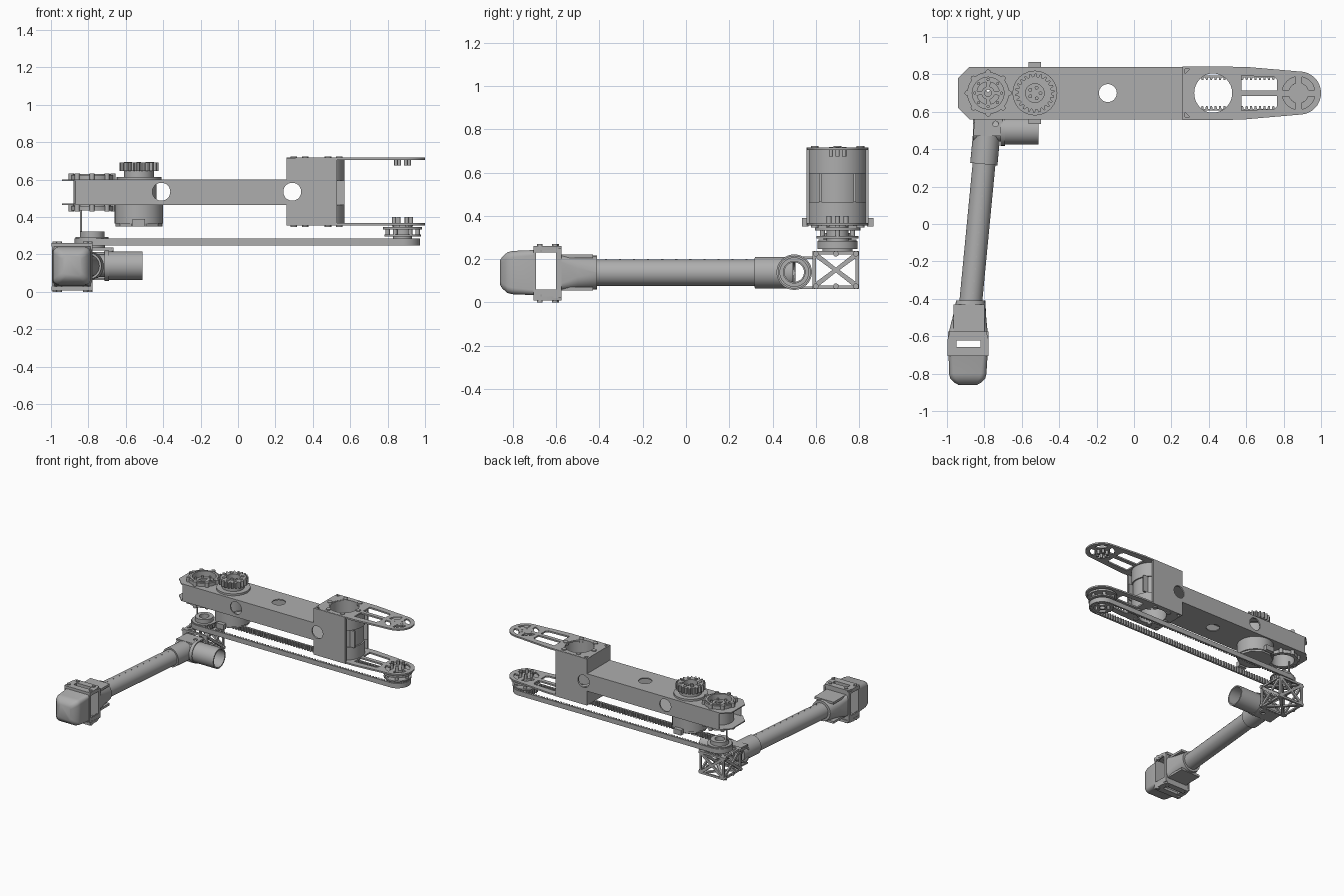
import bpy, bmesh
from math import sin, cos, pi, radians
from mathutils import Matrix, Vector

cube = bpy.data.objects.get("Cube")
if cube:
    bpy.data.objects.remove(cube)

GREY = bpy.data.materials.new("machined grey")
GREY.use_nodes = True
GREY.diffuse_color = (0.42, 0.42, 0.42, 1)
GREY.node_tree.nodes["Principled BSDF"].inputs["Base Color"].default_value = (0.42, 0.42, 0.42, 1)

AXES = {"z": Matrix.Identity(4),
        "y": Matrix(((1, 0, 0, 0), (0, 0, -1, 0), (0, 1, 0, 0), (0, 0, 0, 1))),
        "x": Matrix(((0, 0, 1, 0), (1, 0, 0, 0), (0, 1, 0, 0), (0, 0, 0, 1)))}


# ---- 2D loops ----
def arc(cx, cy, r, a0, a1, n=24):
    return [(cx + r * cos(a0 + (a1 - a0) * i / n), cy + r * sin(a0 + (a1 - a0) * i / n)) for i in range(n + 1)]


def circle(cx, cy, r, n=32):
    return arc(cx, cy, r, 0, 2 * pi, n)[:-1]


def rect(x0, y0, x1, y1):
    return [(x0, y0), (x1, y0), (x1, y1), (x0, y1)]


def rrect(cx, cy, hx, hy, r):
    pts = []
    for k, (sx, sy) in enumerate(((1, 1), (-1, 1), (-1, -1), (1, -1))):
        pts += arc(cx + sx * (hx - r), cy + sy * (hy - r), r, k * pi / 2, (k + 1) * pi / 2, 6)
    return pts


def around(cx, cy, r, n, size, turn=0.0):
    return [circle(cx + r * cos(turn + 2 * pi * i / n), cy + r * sin(turn + 2 * pi * i / n), size, 12) for i in range(n)]


def arc_slots(cx, cy, r0, r1, n, gap=0.2):
    step = 2 * pi / n
    return [arc(cx, cy, r1, i * step + gap, (i + 1) * step - gap, 8)
            + arc(cx, cy, r0, (i + 1) * step - gap * 1.6, i * step + gap * 1.6, 8) for i in range(n)]


def gear(cx, cy, r0, r1, n):
    return [(cx + r * cos(2 * pi * (i + f) / n), cy + r * sin(2 * pi * (i + f) / n))
            for i in range(n) for f, r in ((0, r0), (0.2, r1), (0.5, r1), (0.7, r0))]


# ---- solids ----
def finish(name, bm):
    bmesh.ops.remove_doubles(bm, verts=bm.verts, dist=1e-5)
    bmesh.ops.recalc_face_normals(bm, faces=bm.faces)
    for f in bm.faces:
        f.smooth = True
    for e in bm.edges:
        e.smooth = e.calc_face_angle(0) < radians(32)
    me = bpy.data.meshes.new(name)
    bm.to_mesh(me)
    bm.free()
    me.materials.append(GREY)
    ob = bpy.data.objects.new(name, me)
    bpy.context.collection.objects.link(ob)
    return ob


def plate(name, loops, lo, hi, axis="z", matrix=None):
    """Extrude an outline with holes; for axis y the span is given in y."""
    cu = bpy.data.curves.new(name, "CURVE")
    cu.dimensions, cu.fill_mode, cu.extrude = "2D", "BOTH", (hi - lo) / 2
    for loop in loops:
        sp = cu.splines.new("POLY")
        sp.points.add(len(loop) - 1)
        for p, (x, y) in zip(sp.points, loop):
            p.co = (x, y, 0, 1)
        sp.use_cyclic_u = True
    tmp = bpy.data.objects.new("profile", cu)
    bm = bmesh.new()
    mesh = tmp.to_mesh()
    bm.from_mesh(mesh)
    tmp.to_mesh_clear()
    bpy.data.objects.remove(tmp)
    bpy.data.curves.remove(cu)
    mid = (lo + hi) / 2 * (-1 if axis == "y" else 1)
    bm.transform((matrix or AXES[axis]) @ Matrix.Translation((0, 0, mid)))
    return finish(name, bm)


def rod(name, p, q, r, inner=0.0):
    d = Vector(q) - Vector(p)
    m = Matrix.Translation(p) @ d.to_track_quat("Z", "Y").to_matrix().to_4x4()
    return plate(name, [circle(0, 0, r)] + ([circle(0, 0, inner)] if inner else []), 0, d.length, matrix=m)


def loft_y(name, sections):
    bm = bmesh.new()
    rings = [[bm.verts.new((x, y, z)) for x, z in rrect(cx, cz, hx, hz, r)] for y, cx, cz, hx, hz, r in sections]
    for a, b in zip(rings, rings[1:]):
        for i in range(len(a)):
            j = (i + 1) % len(a)
            bm.faces.new((a[i], a[j], b[j], b[i]))
    bm.faces.new(rings[0])
    bm.faces.new(rings[-1])
    return finish(name, bm)


CY = 0.70            # beam centre line
AX, BX, MX, EX = -0.78, -0.53, 0.43, 0.88   # bearing, drive, motor bay, end pulley

# ---- hollow beam ----
outline = [(-0.94, 0.62), (-0.88, 0.56), (0.30, 0.56), (0.30, 0.84), (-0.88, 0.84), (-0.94, 0.78)]
for name, z in (("beam_bottom", 0.465), ("beam_top", 0.592)):
    plate(name, [outline, circle(-0.14, CY, 0.048), circle(AX, CY, 0.10), circle(BX, CY, 0.115)], z, z + 0.008)
for name, y in (("beam_front_wall", 0.56), ("beam_back_wall", 0.83)):
    plate(name, [rect(-0.87, 0.465, 0.35, 0.60), circle(-0.41, 0.535, 0.048), circle(0.29, 0.535, 0.048)],
          y, y + 0.01, "y")

# ---- end bearing ----
plate("bearing_sleeve", [circle(AX, CY, 0.10), circle(AX, CY, 0.085)], 0.435, 0.63)
for name, z in (("bearing_lower_flange", 0.435), ("bearing_upper_flange", 0.60)):
    plate(name, [circle(AX, CY, 0.112), circle(AX, CY, 0.09)], z, z + 0.025)
    plate(name + "_bolts", around(AX, CY, 0.112, 8, 0.014), z - 0.005, z + 0.033)
plate("bearing_rotor", [circle(AX, CY, 0.09), circle(AX, CY, 0.018)] + arc_slots(AX, CY, 0.035, 0.06, 4), 0.57, 0.585)
plate("bearing_rotor_bolts", around(AX, CY, 0.072, 8, 0.008), 0.58, 0.60)
rod("bearing_pin", (-0.84, CY, 0.30), (-0.84, CY, 0.45), 0.006)

# ---- drive unit in the beam ----
plate("drive_body", [circle(BX, CY, 0.13)], 0.365, 0.468)
plate("drive_base", [circle(BX, CY, 0.125, 10)], 0.35, 0.37)
plate("drive_core", [circle(BX, CY, 0.095)], 0.46, 0.60)
plate("drive_collar", [circle(BX, CY, 0.12, 24)], 0.60, 0.615)
plate("drive_neck", [circle(BX, CY, 0.08)], 0.61, 0.65)
plate("drive_gear", [gear(BX, CY, 0.088, 0.105, 22), circle(BX, CY, 0.05)], 0.645, 0.69)
plate("drive_gear_bolts", around(BX, CY, 0.068, 8, 0.012), 0.685, 0.695)
plate("drive_hub_bolts", around(BX, CY, 0.03, 5, 0.01), 0.645, 0.665)
plate("drive_tabs", [rect(BX - 0.033, y, BX + 0.033, y + 0.03) for y in (0.535, 0.835)], 0.35, 0.39)

# ---- motor bay ----
notch = arc(0.29, 0.535, 0.048, 2.246, -2.246)
for name, y in (("bay_front_wall", 0.557), ("bay_back_wall", 0.829)):
    plate(name, [[(0.26, 0.355), (0.53, 0.355), (0.53, 0.715), (0.26, 0.715)] + notch], y, y + 0.014, "y")
plate("bay_left_wall", [rect(0.56, 0.355, 0.84, 0.465), rect(0.56, 0.60, 0.84, 0.715)], 0.26, 0.272, "x")
for name, z0, z1 in (("motor_lower_ring", 0.355, 0.465), ("motor_upper_ring", 0.595, 0.715)):
    plate(name, [circle(MX, CY, 0.14, 48), circle(MX, CY, 0.108, 48)], z0, z1)
plate("motor_shell", [arc(MX, CY, 0.13, -1.5, 1.5) + arc(MX, CY, 0.112, 1.5, -1.5)], 0.465, 0.595)
plate("motor_ribs", [rect(0.53, y, 0.57, y + 0.012) for y in (0.614, 0.774)], 0.465, 0.595)

# ---- fork arms with windows and hub slots ----
tip = arc(0.885, CY, 0.115, -1.45, 1.45)
arm = [(0.26, 0.61), (0.31, 0.56), (0.60, 0.56)] + tip + [(0.60, 0.84), (0.31, 0.84), (0.26, 0.79)]
windows = [[(0.575, CY + s * 0.015), (0.765, CY + s * 0.015), (0.765, CY + s * 0.07),
            (0.75, CY + s * 0.085), (0.575, CY + s * 0.093)] for s in (1, -1)]
for name, z in (("lower_arm", 0.355), ("upper_arm", 0.705)):
    plate(name, [arm, circle(0.42, CY, 0.105)] + windows + arc_slots(EX, CY, 0.055, 0.088, 4), z, z + 0.012)
    plate(name + "_bolts", around(0.42, CY, 0.122, 6, 0.018), z - 0.008, z + 0.018)
plate("lower_arm_pins", around(EX, CY, 0.045, 6, 0.011), 0.35, 0.40)
plate("upper_arm_pins", around(EX, CY, 0.035, 6, 0.010), 0.675, 0.718)

# ---- toothed belt and pulleys ----
outer = arc(EX, CY, 0.093, -pi / 2, pi / 2) + arc(AX, CY, 0.093, pi / 2, 3 * pi / 2)
inner = arc(EX, CY, 0.084, -pi / 2, pi / 2)
pitch = (EX - AX) / 70
teeth = [(AX + (i + f) * pitch, d) for i in range(1, 69) for f, d in ((0, 0.084), (0.1, 0.070), (0.5, 0.070), (0.6, 0.084))]
inner += [(x, CY + d) for x, d in reversed(teeth)] + arc(AX, CY, 0.084, pi / 2, 3 * pi / 2)
inner += [(x, CY - d) for x, d in teeth]
plate("belt", [outer, inner], 0.247, 0.284)
for name, x in (("left_pulley", AX), ("right_pulley", EX)):
    plate(name, [gear(x, CY, 0.074, 0.083, 22), circle(x, CY, 0.02)] + arc_slots(x, CY, 0.035, 0.06, 4), 0.25, 0.284)
plate("left_pulley_flange", [circle(AX, CY, 0.088), circle(AX, CY, 0.06)], 0.284, 0.292)
plate("left_pulley_cap", [circle(AX, CY, 0.065), circle(AX, CY, 0.035)], 0.29, 0.322)
plate("left_pulley_neck", [circle(AX, CY, 0.07), circle(AX, CY, 0.055)], 0.235, 0.252)
plate("right_pulley_lower_flange", [circle(EX, CY, 0.098), circle(EX, CY, 0.02)], 0.296, 0.306)
plate("right_pulley_upper_flange", [circle(EX, CY, 0.105), circle(EX, CY, 0.02)], 0.332, 0.346)
plate("right_pulley_hub", [circle(EX, CY, 0.05), circle(EX, CY, 0.02)], 0.28, 0.357)
plate("right_pulley_spacers", around(EX, CY, 0.08, 6, 0.012), 0.30, 0.34)


# ---- braced cage ----
def braced(u0, v0, u1, v1, b=0.016):
    u, v = (u0 + u1) / 2, (v0 + v1) / 2
    c, hu, hv = b, (u1 - u0) / 2 - b, (v1 - v0) / 2 - b
    holes = [[(u - hu + c, v + s * hv), (u + hu - c, v + s * hv), (u, v + s * c * 0.7)] for s in (1, -1)]
    holes += [[(u + s * hu, v - hv + c), (u + s * hu, v + hv - c), (u + s * c, v)] for s in (1, -1)]
    return [rect(u0, v0, u1, v1)] + holes


X0, X1, Y0, Y1, Z0, Z1 = -0.885, -0.675, 0.585, 0.80, 0.063, 0.237
for tag, lo in (("low", 0), ("high", 1)):
    plate("cage_x_" + tag, braced(Y0, Z0, Y1, Z1), (X0, X1 - 0.012)[lo], (X0 + 0.012, X1)[lo], "x")
    plate("cage_y_" + tag, braced(X0, Z0, X1, Z1), (Y0, Y1 - 0.012)[lo], (Y0 + 0.012, Y1)[lo], "y")
    plate("cage_z_" + tag, braced(X0, Y0, X1, Y1), (Z0, Z1 - 0.012)[lo], (Z0 + 0.012, Z1)[lo])
corners = [circle(y, z, 0.013, 12) for y in (0.6, 0.6925, 0.785) for z in (0.075, 0.225)]
plate("cage_left_bolts", corners, X1, X1 + 0.01, "x")
plate("cage_right_bolts", corners, X0 - 0.01, X0, "x")

# ---- knee joint and side motor ----
for name, z in (("knee_lower_plate", 0.062), ("knee_upper_plate", 0.20)):
    plate(name, [[(-0.86, 0.47), (-0.71, 0.47), (-0.70, 0.59), (-0.85, 0.59)], circle(-0.74, 0.535, 0.015, 16)], z, z + 0.012)
rod("knee_motor", (-0.71, 0.50, 0.14), (-0.51, 0.50, 0.14), 0.076, 0.066)
rod("knee_motor_collar", (-0.715, 0.50, 0.14), (-0.69, 0.50, 0.14), 0.082, 0.05)
rod("knee_pivot", (-0.86, 0.50, 0.14), (-0.70, 0.50, 0.14), 0.06, 0.045)

# ---- leg tube ----
rod("leg_sleeve", (-0.786, 0.50, 0.138), (-0.803, 0.32, 0.138), 0.073, 0.05)
rod("leg_tube", (-0.80, 0.34, 0.138), (-0.875, -0.44, 0.138), 0.061)
plate("leg_rivets", [circle(-0.80 - 0.0062 * i, 0.28 - 0.065 * i, 0.005, 8) for i in range(11)], 0.19, 0.2005)

# ---- foot ----
FX, FZ = -0.887, 0.138
loft_y("foot_socket", [(-0.41, -0.873, FZ, 0.078, 0.078, 0.077), (-0.50, -0.88, FZ, 0.090, 0.080, 0.06),
                       (-0.585, FX, FZ, 0.105, 0.083, 0.03)])
plate("foot_socket_ribs", [rect(-0.965, -0.585, -0.80, -0.43)], 0.205, 0.222)
plate("foot_socket_lower_ribs", [rect(-0.965, -0.585, -0.80, -0.43)], 0.055, 0.072)
slot = rect(-0.95, -0.657, -0.82, -0.622)
bolts = [(-0.98, -0.675), (-0.79, -0.675), (-0.955, -0.60), (-0.815, -0.605)]
for name, z in (("foot_bottom_plate", 0.008), ("foot_top_plate", 0.242)):
    plate(name, [[(-0.997, -0.705), (-0.777, -0.705), (-0.777, -0.62), (-0.79, -0.575), (-0.985, -0.575), (-0.997, -0.62)],
                 slot], z, z + 0.02)
    plate(name + "_bolts", [circle(x, y, 0.013, 12) for x, y in bolts], z - 0.008, z + 0.028)
for name, x in (("foot_right_frame", -0.995), ("foot_left_frame", -0.789)):
    plate(name, [rect(-0.705, 0.02, -0.575, 0.25), rect(-0.692, 0.06, -0.60, 0.232)], x, x + 0.01, "x")
plate("foot_back_plate", [rect(-0.99, 0.02, -0.785, 0.25)], -0.60, -0.582, "y")
loft_y("foot_pad", [(-0.692, FX, FZ, 0.104, 0.108, 0.02), (-0.705, FX, FZ, 0.104, 0.104, 0.025),
                    (-0.80, FX - 0.002, FZ, 0.100, 0.100, 0.03), (-0.825, FX - 0.002, FZ, 0.094, 0.094, 0.03),
                    (-0.848, FX - 0.002, FZ, 0.072, 0.074, 0.025), (-0.86, FX - 0.002, FZ, 0.05, 0.055, 0.02)])
